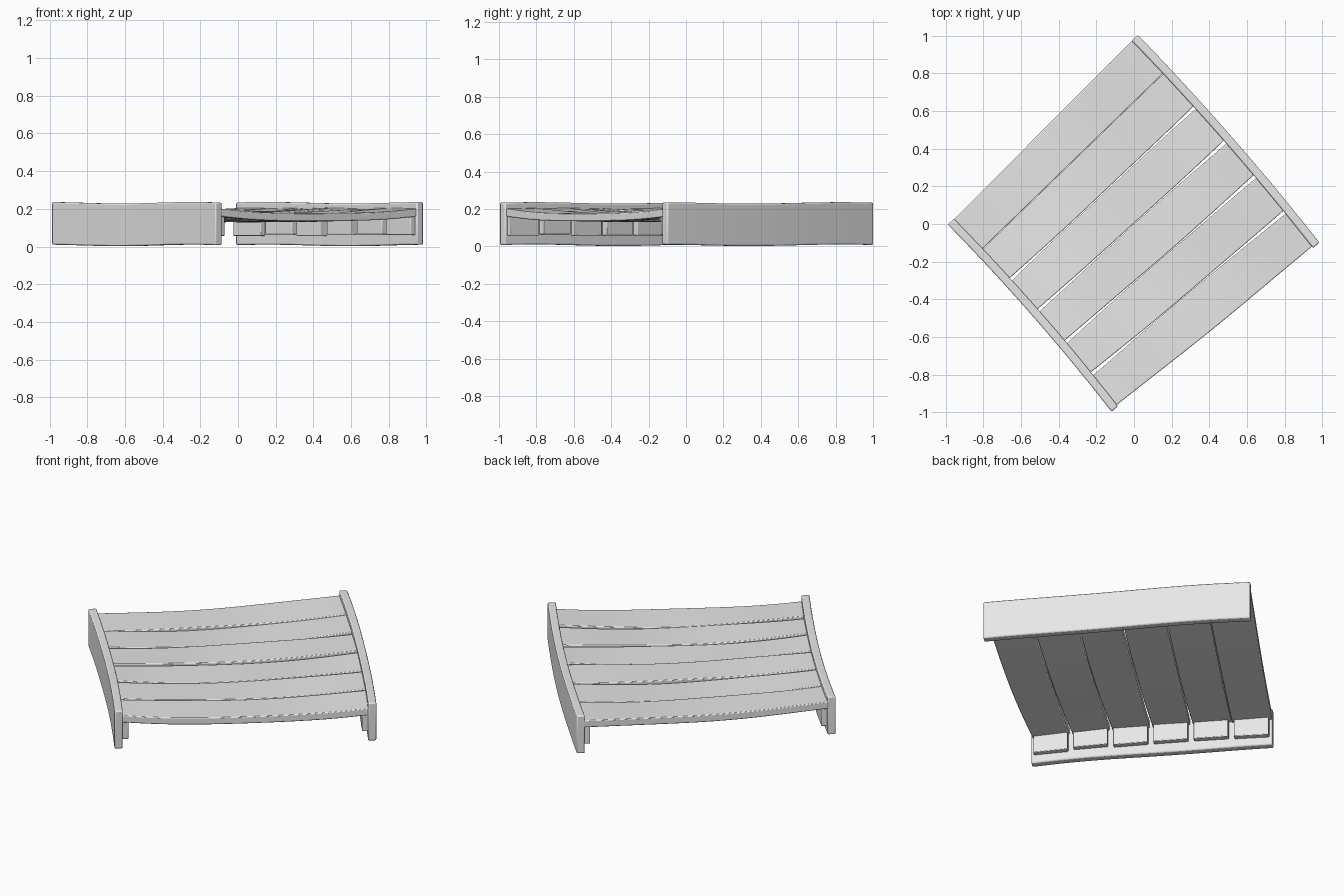
import bpy
import bmesh
import math
import random
from mathutils import Vector

random.seed(4)

cube = bpy.data.objects.get("Cube")
if cube:
    bpy.data.objects.remove(cube, do_unlink=True)

# Single material
grey = bpy.data.materials.new("plain_grey")
grey.use_nodes = True
colour = (0.8, 0.8, 0.8, 1)
grey.diffuse_color = colour
grey.node_tree.nodes["Principled BSDF"].inputs["Base Color"].default_value = colour

# Inner faces of the two gently curved side beams, back end to front end
LEFT = (Vector((-0.013, 0.973)), Vector((0.95, -0.128)))
RIGHT = (Vector((-0.955, 0.027)), Vector((-0.085, -0.967)))
PLANKS = 6


def beam_point(line, t, offset=0.0):
    """Point along a beam, pushed sideways towards the model's back left."""
    start, end = line
    along = (end - start).normalized()
    normal = Vector((-along.y, along.x))
    bulge = 0.019 * 4 * t * (1 - t)
    return start.lerp(end, t) + normal * (bulge + offset)


def loft(name, sections, bevel):
    """Skin a row of four-cornered sections into a closed bar."""
    bm = bmesh.new()
    rings = [[bm.verts.new(p) for p in section] for section in sections]
    for a, b in zip(rings, rings[1:]):
        for k in range(4):
            n = (k + 1) % 4
            bm.faces.new((a[k], a[n], b[n], b[k]))
    bm.faces.new(rings[0][::-1])
    bm.faces.new(rings[-1])
    bmesh.ops.recalc_face_normals(bm, faces=bm.faces)
    mesh = bpy.data.meshes.new(name)
    bm.to_mesh(mesh)
    bm.free()
    mesh.materials.append(grey)
    obj = bpy.data.objects.new(name, mesh)
    bpy.context.collection.objects.link(obj)
    mod = obj.modifiers.new("worn_edges", 'BEVEL')
    mod.width = bevel
    mod.segments = 2
    mod.limit_method = 'ANGLE'
    mod.angle_limit = math.radians(40)
    bpy.ops.object.select_all(action='DESELECT')
    obj.select_set(True)
    bpy.context.view_layer.objects.active = obj
    bpy.ops.object.shade_smooth_by_angle(angle=math.radians(35))
    return obj


def section(p, q, low_p, high_p, low_q, high_q):
    return [(p.x, p.y, low_p), (q.x, q.y, low_q),
            (q.x, q.y, high_q), (p.x, p.y, high_p)]


# Side beams
def side_beam(name, line, side, phase):
    rows = []
    for i in range(25):
        t = i / 24
        wave = 0.004 * math.sin(7 * t + phase)
        low, high = 0.006 + wave, 0.232 + wave
        inner = beam_point(line, t)
        outer = beam_point(line, t, side * 0.045)
        rows.append(section(inner, outer, low, high, low, high))
    loft(name, rows, 0.007)


side_beam("left_beam", LEFT, 1, 0.5)
side_beam("right_beam", RIGHT, -1, 2.0)


# Sagging planks, bulging a little so the gaps narrow at mid span
def plank(index):
    phase = random.uniform(0, 6)
    sag_back, sag_front = (random.uniform(0.018, 0.036) for _ in range(2))
    thick = 0.042
    rows = []
    for i in range(21):
        s = i / 20
        reach = -0.008 + 1.016 * s
        arch = 4 * s * (1 - s)
        gap = 0.007 - 0.0055 * arch + 0.0008 * math.sin(9 * s + phase)
        back_gap = 0.001 if index in (0, 1) else gap
        front_gap = 0.001 if index == 0 else gap
        edges = (index / PLANKS + back_gap, (index + 1) / PLANKS - front_gap)
        p, q = (beam_point(RIGHT, t).lerp(beam_point(LEFT, t), reach) for t in edges)
        ripple = 0.003 * math.sin(8 * s + phase)
        top_p = 0.204 - sag_back * arch + ripple
        top_q = 0.204 - sag_front * arch - ripple
        rows.append(section(p, q, top_p - thick, top_p, top_q - thick, top_q))
    loft(f"plank_{index + 1}", rows, 0.005)


# Support blocks fixed to the beams under each plank end
def support_block(name, line, side, index):
    low = 0.06 + random.uniform(-0.005, 0.006)
    rows = []
    for inset in (0.012, 0.155):
        t = index / PLANKS + inset
        wall = beam_point(line, t, side * 0.004)
        face = beam_point(line, t, -side * 0.032)
        rows.append(section(wall, face, low, 0.168, low, 0.168))
    loft(name, rows, 0.004)


for n in range(PLANKS):
    plank(n)
    support_block(f"left_support_{n + 1}", LEFT, 1, n)
    support_block(f"right_support_{n + 1}", RIGHT, -1, n)
